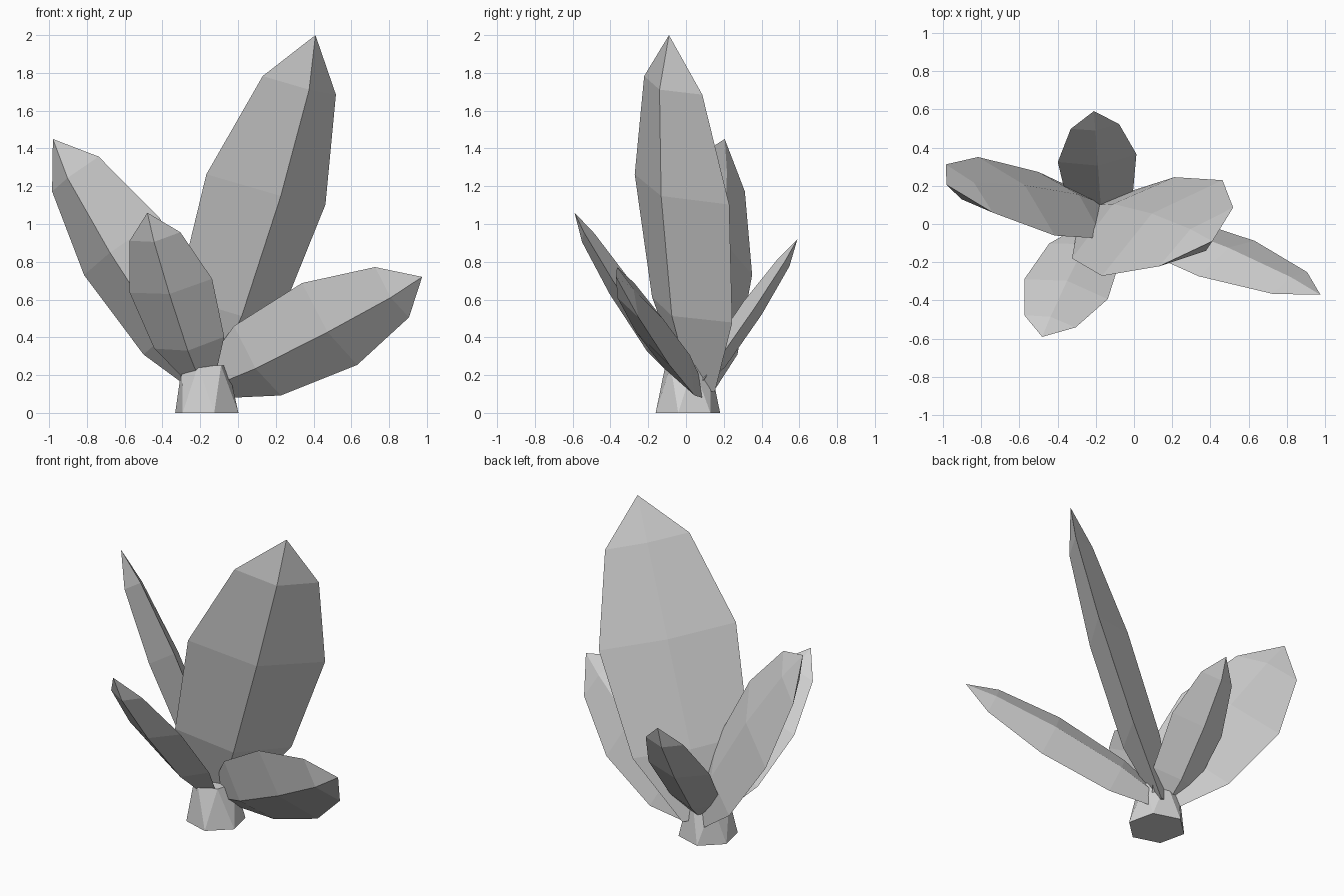
import bpy, bmesh
from math import cos, sin, radians
from mathutils import Vector

cube = bpy.data.objects.get("Cube")
if cube:
    bpy.data.objects.remove(cube)

# Single matte grey
grey = bpy.data.materials.new("light_grey")
grey.use_nodes = True
grey.diffuse_color = (0.66, 0.66, 0.66, 1)
grey.node_tree.nodes["Principled BSDF"].inputs["Base Color"].default_value = (0.66, 0.66, 0.66, 1)


def finish(name, bm):
    bmesh.ops.recalc_face_normals(bm, faces=bm.faces)
    mesh = bpy.data.meshes.new(name)
    bm.to_mesh(mesh)
    bm.free()
    mesh.materials.append(grey)
    bpy.context.collection.objects.link(bpy.data.objects.new(name, mesh))


# Leaf sections: (fraction of length, half width, outer keel, inner bulge), in units of length
SECTIONS = [(0.02, 0.07, 0.025, 0.02), (0.235, 0.174, 0.068, 0.046),
            (0.57, 0.205, 0.07, 0.048), (0.86, 0.126, 0.046, 0.026)]


def leaf(name, base, tip, side):
    base, tip = Vector(base), Vector(tip)
    axis = tip - base
    size = axis.length
    along = axis.normalized()
    side = Vector(side)
    side = (side - along * side.dot(along)).normalized()
    outer = along.cross(side)
    if outer.z > 0:      # the keel is on the underside
        outer = -outer
    bm = bmesh.new()
    rings = []
    for t, width, keel, bulge in SECTIONS:
        c = base + axis * t
        offsets = (side * width, outer * keel, -side * width, -outer * bulge)
        rings.append([bm.verts.new(c + o * size) for o in offsets])
    point = bm.verts.new(tip)
    last = rings[-1]
    for i in range(4):
        j = (i + 1) % 4
        for a, b in zip(rings, rings[1:]):
            bm.faces.new((a[i], a[j], b[j], b[i]))
        bm.faces.new((last[i], last[j], point))
    bm.faces.new(rings[0])
    finish(name, bm)


leaf("tall_leaf", (-0.2, 0.07, 0.1), (0.41, -0.09, 2.0), (0.63, 0.5, -0.16))
leaf("right_leaf", (-0.13, 0.065, 0.125), (-0.98, 0.205, 1.45), (0.2, -0.205, 0.15))
leaf("front_leaf", (-0.19, -0.01, 0.16), (-0.48, -0.59, 1.06), (0.21, -0.05, 0.035))
leaf("left_leaf", (-0.165, 0.07, 0.14), (0.975, -0.37, 0.72), (0.14, 0.09, -0.21))
leaf("back_leaf", (-0.17, 0.02, 0.09), (-0.21, 0.59, 0.92), (0.205, 0.02, -0.005))

# Six-sided stem, its narrower top turned half a step so the sides are triangles
bm = bmesh.new()
rings = []
for x, z, r, turn in ((-0.165, 0, 0.175, -17), (-0.175, 0.25, 0.125, 13)):
    angles = [radians(60 * k + turn) for k in range(6)]
    rings.append([bm.verts.new((x + r * cos(a), 0.01 + r * sin(a), z)) for a in angles])
low, high = rings
for i in range(6):
    j = (i + 1) % 6
    bm.faces.new((low[i], low[j], high[i]))
    bm.faces.new((high[i], low[j], high[j]))
for ring in rings:
    bm.faces.new(ring)
finish("stem", bm)
